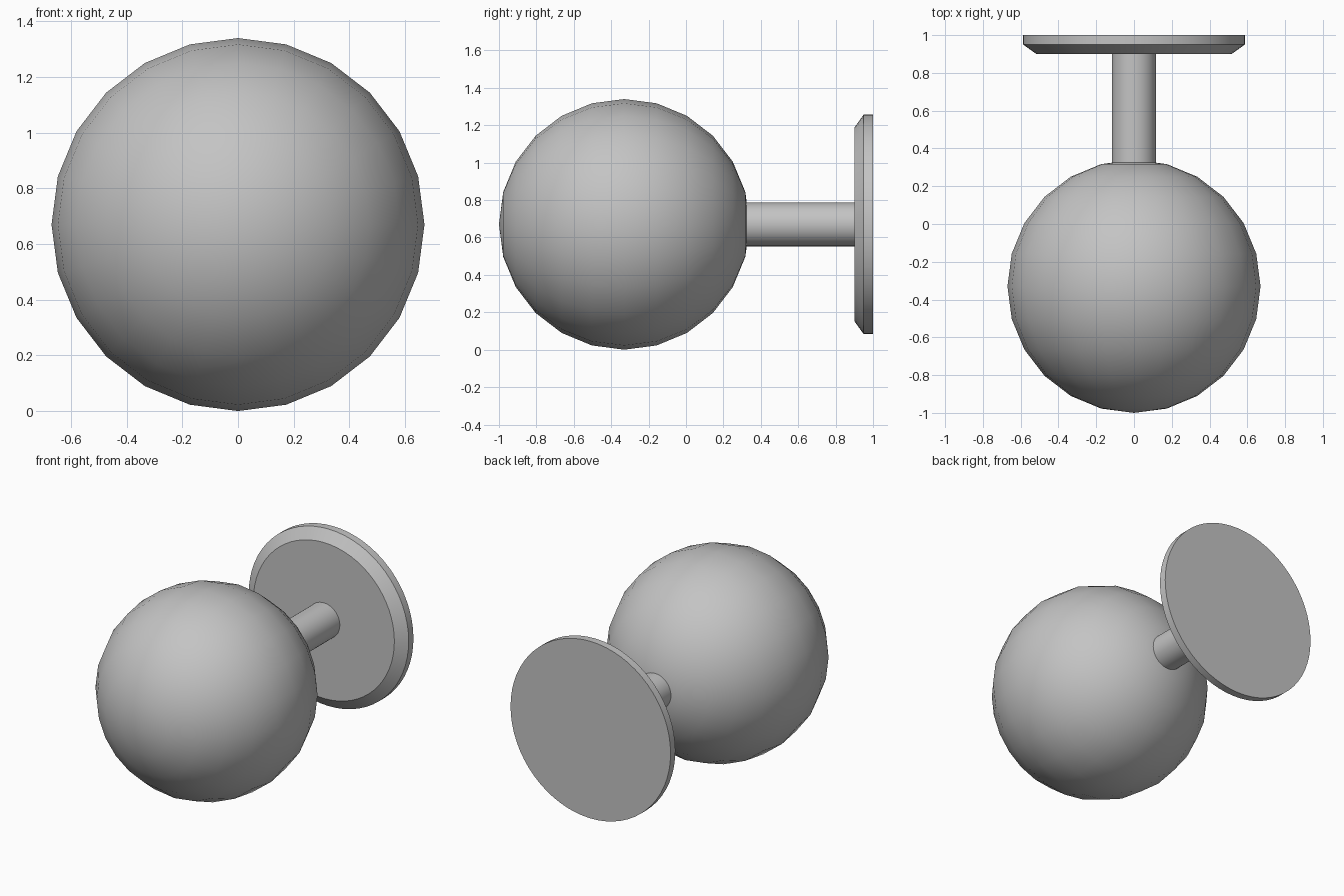
import bpy, math

cube = bpy.data.objects.get("Cube")
if cube:
    bpy.data.objects.remove(cube, do_unlink=True)

AXIS_Z = 0.67

grey = bpy.data.materials.new("plain grey")
grey.use_nodes = True
colour = (0.55, 0.55, 0.55, 1)
grey.diffuse_color = colour
grey.node_tree.nodes["Principled BSDF"].inputs["Base Color"].default_value = colour


def finish(name, angle):
    ob = bpy.context.object
    ob.name = name
    ob.data.materials.append(grey)
    bpy.ops.object.transform_apply(location=False, rotation=True, scale=True)
    bpy.ops.object.shade_smooth_by_angle(angle=math.radians(angle))


def disc(name, y0, y1, r0, r1, sides=64):
    """Round section along y, radius r0 at y0 and r1 at y1."""
    bpy.ops.mesh.primitive_cone_add(
        vertices=sides, radius1=r0, radius2=r1, depth=y1 - y0,
        location=(0, (y0 + y1) / 2, AXIS_Z), rotation=(-math.pi / 2, 0, 0))
    finish(name, 30)


# Ball with its poles along the stem
bpy.ops.mesh.primitive_uv_sphere_add(
    segments=24, ring_count=12, radius=0.67,
    location=(0, -0.33, AXIS_Z), rotation=(math.pi / 2, 0, 0))
finish("knob_ball", 40)

# Stem from ball to plate
disc("stem", 0.3, 0.91, 0.117, 0.117, 48)

# Backplate: one turned profile, chamfered towards the ball
profile = [(0, 0.9), (0.517, 0.9), (0.587, 0.95), (0.587, 1.0), (0, 1.0)]
mesh = bpy.data.meshes.new("backplate")
mesh.from_pydata([(r, y, 0) for r, y in profile], [(i, i + 1) for i in range(4)], [])
plate = bpy.data.objects.new("backplate", mesh)
plate.location.z = AXIS_Z
bpy.context.collection.objects.link(plate)
bpy.ops.object.select_all(action='DESELECT')
plate.select_set(True)
bpy.context.view_layer.objects.active = plate
spin = plate.modifiers.new("turn", 'SCREW')
spin.axis = 'Y'
spin.steps = spin.render_steps = 64
spin.use_merge_vertices = True
spin.use_normal_calculate = True
bpy.ops.object.modifier_apply(modifier="turn")
bpy.ops.object.mode_set(mode='EDIT')
bpy.ops.mesh.select_all(action='SELECT')
bpy.ops.mesh.remove_doubles(threshold=0.0005)
bpy.ops.mesh.normals_make_consistent(inside=False)
bpy.ops.object.mode_set(mode='OBJECT')
finish("backplate", 30)
